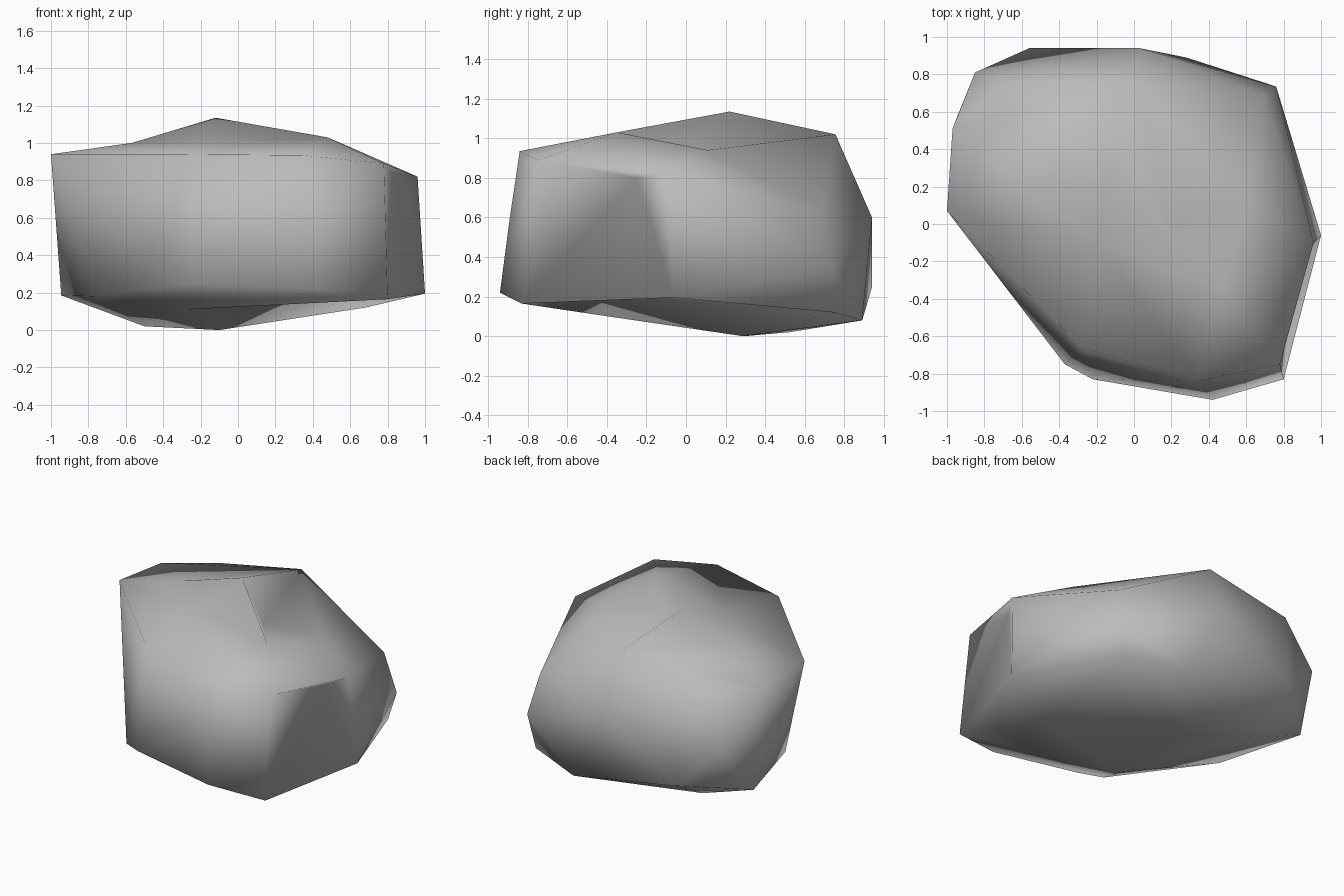
import bpy
import bmesh
from mathutils import Vector

# Remove the default object
default_cube = bpy.data.objects.get("Cube")
if default_cube:
    bpy.data.objects.remove(default_cube, do_unlink=True)


def make_material(name, colour):
    material = bpy.data.materials.new(name)
    material.use_nodes = True
    material.diffuse_color = colour
    shader = next(node for node in material.node_tree.nodes
                  if node.type == "BSDF_PRINCIPLED")
    shader.inputs["Base Color"].default_value = colour
    shader.inputs["Roughness"].default_value = 0.9
    return material


# Corner points of the boulder, from the top down
crown = [(-.12, .22, 1.135), (.48, -.35, 1.03), (-.02, .755, 1.02),
         (.61, .11, .94)]
shoulder = [(-1, .07, .94), (-.97, .51, .905), (-.66, .76, .89),
            (-.28, -.66, .94), (.34, -.84, .935), (.78, -.75, .89),
            (.96, -.1, .82)]
waist = [(-.85, .81, .53), (.03, .94, .6), (.69, .69, .63), (.38, -.89, .6)]
rim = [(-.945, .575, .185), (-.56, .94, .25), (.76, .735, .34),
       (1, -.06, .195), (.8, -.83, .165), (.42, -.94, .22),
       (-.22, -.83, .25), (-.37, -.75, .235), (-.77, -.04, .18)]
base = [(.68, .75, .12), (.28, .89, .08), (-.5, .52, .02), (-.1, .29, 0),
        (-.27, -.46, .11)]

# Hollow corners: resting place, and the outward lift used while wrapping
hollows = [((-.2, -.11, 1), (0, 0, .09)), ((.2, 0, .97), (0, 0, .12)),
           ((-.57, .2, 1), (0, 0, .06)), ((.86, -.25, .8), (.085, 0, -.02)),
           ((.42, -.4, .21), (0, 0, -.14))]

# Wrap the corners in a faceted skin
bm = bmesh.new()
for corner in crown + shoulder + waist + rim + base:
    bm.verts.new(corner)
dented = []
for place, lift in hollows:
    vertex = bm.verts.new(Vector(place) + Vector(lift))
    dented.append((vertex, Vector(place)))
bmesh.ops.convex_hull(bm, input=list(bm.verts))

# Push the hollow corners back in, then drop any corner left inside
for vertex, place in dented:
    if vertex.is_valid:
        vertex.co = place
loose = [vertex for vertex in bm.verts if not vertex.link_faces]
bmesh.ops.delete(bm, geom=loose, context="VERTS")
bmesh.ops.recalc_face_normals(bm, faces=list(bm.faces))
for face in bm.faces:
    face.smooth = True

mesh = bpy.data.meshes.new("boulder")
bm.to_mesh(mesh)
bm.free()
mesh.materials.append(make_material("stone grey", (.5, .5, .5, 1)))
boulder = bpy.data.objects.new("boulder", mesh)
bpy.context.collection.objects.link(boulder)
